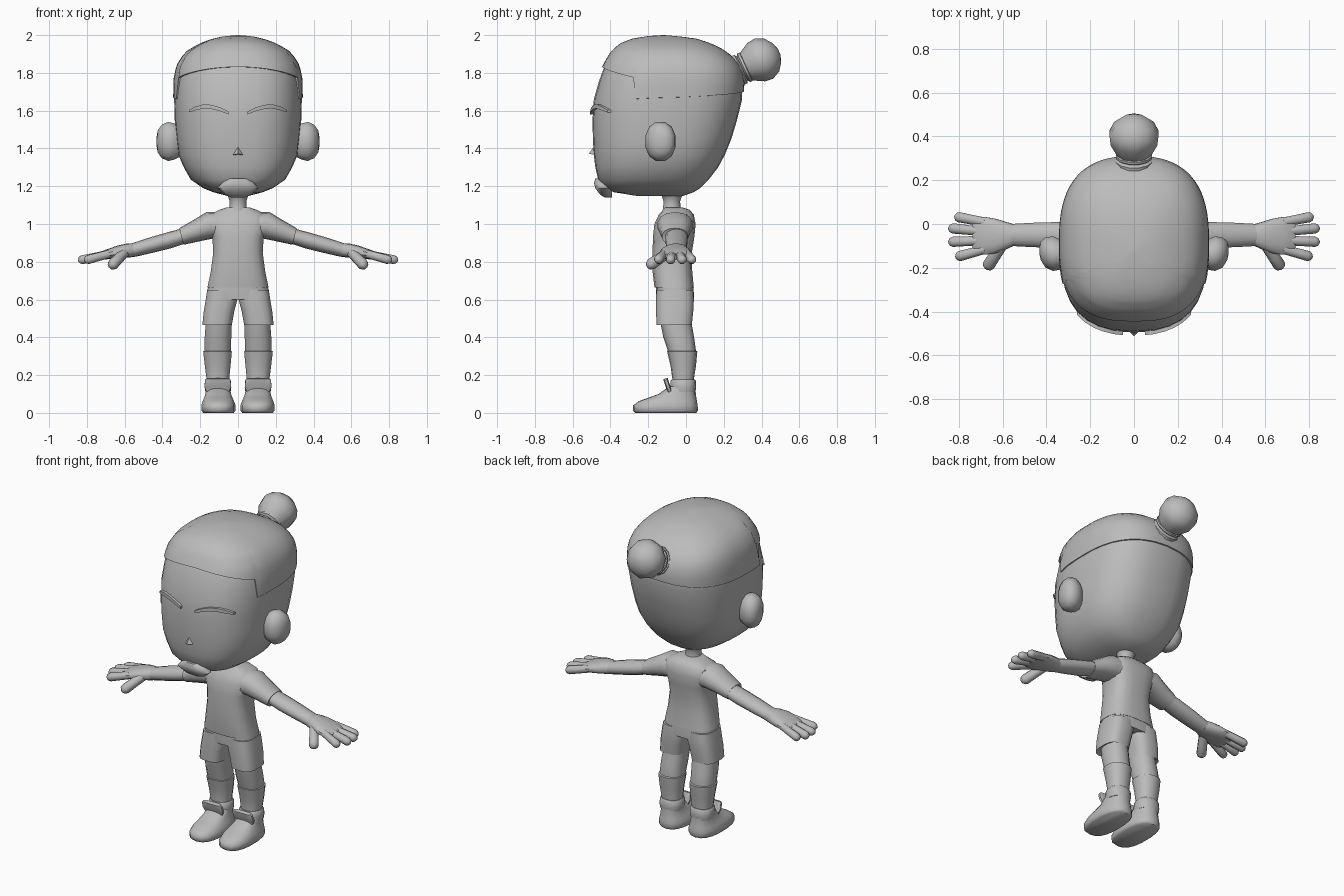
import bpy, bmesh, math
from mathutils import Vector as V

grey = bpy.data.materials.new("clay_grey")
grey.diffuse_color = (0.5, 0.5, 0.5, 1)


def finish(name, bm, mirror=False, angle=40):
    bmesh.ops.recalc_face_normals(bm, faces=bm.faces)
    me = bpy.data.meshes.new(name)
    bm.to_mesh(me)
    bm.free()
    ob = bpy.data.objects.new(name, me)
    bpy.context.collection.objects.link(ob)
    me.materials.append(grey)
    bpy.ops.object.select_all(action='DESELECT')
    ob.select_set(True)
    bpy.context.view_layer.objects.active = ob
    bpy.ops.object.shade_smooth_by_angle(angle=math.radians(angle))
    if mirror:
        ob.modifiers.new("mirror", 'MIRROR').use_clip = False
    return ob


def power(v, n):
    return math.copysign(abs(v) ** (2 / n), v)


def skin(name, rings, mirror=False, caps=(True, True), angle=40):
    """Join closed rings of points into one surface."""
    bm = bmesh.new()
    vs = [[bm.verts.new(p) for p in r] for r in rings]
    n = len(vs[0])
    for a, b in zip(vs, vs[1:]):
        for i in range(n):
            bm.faces.new((a[i], a[(i + 1) % n], b[(i + 1) % n], b[i]))
    if caps[0]:
        bm.faces.new(vs[0])
    if caps[1]:
        bm.faces.new(vs[-1])
    return finish(name, bm, mirror, angle)


def oval(c, u, v, n=2, sides=16):
    c, u, v = V(c), V(u), V(v)
    return [c + u * power(math.cos(t), n) + v * power(math.sin(t), n)
            for t in (math.tau * (i + .5) / sides for i in range(sides))]


def level(z, x0, x1, y0, y1, n=2.4, sides=16):
    """Horizontal section between the given x and y limits."""
    return oval(((x0 + x1) / 2, (y0 + y1) / 2, z), ((x1 - x0) / 2, 0, 0),
                (0, (y1 - y0) / 2, 0), n, sides)


def tube(name, pts, radii, mirror=False, sides=10, angle=40):
    """Round sections square to a path."""
    pts = [V(p) for p in pts]
    d = (pts[-1] - pts[0]).normalized()
    u = d.cross(V((0, 0, 1))).normalized()
    w = u.cross(d)
    return skin(name, [oval(p, u * r, w * r, 2, sides) for p, r in zip(pts, radii)],
                mirror, angle=angle)


# Head profile: height, half width, front y, back y
HEAD = [(1.147, .05, -.25, -.02), (1.168, .13, -.38, .04), (1.19, .185, -.43, .075),
        (1.235, .25, -.465, .12), (1.30, .287, -.48, .17), (1.365, .315, -.488, .205),
        (1.45, .326, -.493, .24), (1.55, .335, -.495, .27), (1.66, .338, -.488, .297),
        (1.76, .337, -.465, .305), (1.84, .322, -.435, .282), (1.91, .275, -.395, .215),
        (1.955, .20, -.345, .13), (1.98, .13, -.28, .05), (1.993, .07, -.2, -.05),
        (1.998, .004, -.124, -.116)]


def head_point(a, z, grow=1.0):
    """Point on the head, a = angle from the front."""
    z = min(max(z, HEAD[0][0]), HEAD[-1][0])
    for p, q in zip(HEAD, HEAD[1:]):
        if z <= q[0]:
            break
    t = (z - p[0]) / (q[0] - p[0])
    hw, yf, yb = (p[i] + (q[i] - p[i]) * t for i in (1, 2, 3))
    return V((grow * hw * power(math.sin(a), 2.6),
              (yf + yb) / 2 - grow * (yb - yf) / 2 * power(math.cos(a), 2.6), z))


def angles(n):
    return [math.tau * i / n for i in range(n)]


skin("head", [[head_point(a, k[0], .985 if k[0] > 1.7 else 1) for a in angles(32)]
              for k in HEAD[:-2]])


# Hair cap with a raised hairline that steps down at the temples
def hairline(a):
    b = min(a, math.tau - a)
    step = math.radians(68)
    if b < step:
        return 1.83 - .06 * (b / step) ** 1.5
    return 1.66 + .04 * (b - step) / (math.pi - step)


rings = [[head_point(a, hairline(a), .95) for a in angles(72)]]
for s in range(13):
    t = 1 - (1 - s / 12) ** 2
    rings.append([head_point(a, hairline(a) + (1.998 - hairline(a)) * t, 1.015)
                  + V((0, 0, .002)) for a in angles(72)])
skin("hair_cap", rings, caps=(False, True))

# Hair bun and its tie
ax = V((0, .91, .415)).normalized()
base = V((0, .295, 1.822))
tube("bun", [base + ax * s for s in (-.06, .0, .03, .085, .13, .175, .205, .218)],
     (.06, .065, .082, .112, .117, .095, .055, .015), sides=10, angle=60)
tube("hair_tie", [base + ax * s for s in (-.03, -.022, -.005, .003, .012, .024, .03)],
     (.07, .086, .086, .072, .086, .086, .07), sides=12)

# Ears: rounded discs with a hollow front
skin("ear", [oval((x, y, 1.437), (0, ry, 0), (0, 0, rz), 2.2, 12) for x, y, ry, rz in
             ((.30, -.135, .05, .08), (.335, -.14, .07, .098), (.37, -.135, .082, .107),
              (.405, -.13, .07, .09), (.425, -.122, .045, .06), (.432, -.12, .015, .02))],
     True, angle=50)


# Eyebrows: arched bars following the face
def face_at(x, z):
    a = min((i * .002 for i in range(780)), key=lambda t: abs(head_point(t, z).x - x))
    return head_point(a, z)


rings = []
for x, z, h in ((.05, 1.588, .008), (.09, 1.606, .010), (.14, 1.62, .011),
                (.185, 1.622, .011), (.225, 1.612, .010), (.26, 1.597, .006)):
    p = face_at(x, z)
    rings.append([p + V((0, dy, dz)) for dy, dz in
                  ((.01, -h), (-.016, -h), (-.016, h), (.01, h))])
skin("eyebrow", rings, True, angle=30)

# Nose: small wedge
bm = bmesh.new()
nv = [bm.verts.new(p) for p in ((-.033, -.48, 1.365), (.033, -.48, 1.365),
                                (0, -.485, 1.415), (0, -.513, 1.372))]
for f in ((0, 1, 3), (1, 2, 3), (2, 0, 3), (0, 2, 1)):
    bm.faces.new([nv[i] for i in f])
finish("nose", bm, angle=20)

# Chin beard
skin("beard", [level(z, -w, w, y0, -.39, 2.3, 12) for z, w, y0 in
               ((1.14, .035, -.43), (1.155, .07, -.455), (1.19, .112, -.482),
                (1.215, .09, -.488), (1.24, .055, -.482))], angle=50)

# Neck
skin("neck", [level(z, -r, r, -.075 - r, -.075 + r, 2) for z, r in
              ((1.04, .06), (1.085, .047), (1.12, .045), (1.15, .055), (1.18, .085))])

# Shirt body and sleeves
skin("shirt", [level(z, -w, w, y0, y1, 2.9, 20) for z, w, y0, y1 in
               ((.665, .163, -.168, .042), (.75, .145, -.178, .034), (.85, .132, -.178, .032),
                (.93, .137, -.176, .045), (1.0, .165, -.168, .052), (1.05, .15, -.145, .042),
                (1.075, .10, -.12, .02), (1.088, .062, -.115, -.02))])
skin("sleeve", [oval((x, -.058, z), (0, ry, 0), (.25 * rz, 0, rz), 2.2, 14)
                for x, z, ry, rz in
                ((.08, .99, .09, .075), (.15, .993, .095, .07), (.22, .965, .082, .057),
                 (.30, .934, .070, .044), (.295, .935, .055, .03))], True)

# Forearm and palm
skin("arm", [oval((x, -.05, z), (0, ry, 0), (.25 * rz, 0, rz), 2, 14) for x, z, ry, rz in
             ((.26, .945, .058, .038), (.36, .915, .06, .042), (.46, .888, .057, .040),
              (.55, .863, .052, .036), (.585, .856, .047, .032))], True)
skin("palm", [oval((x, y, z), (0, ry, 0), (.2 * rz, 0, rz), 2.4, 14) for x, y, z, ry, rz in
              ((.55, -.05, .863, .050, .035), (.58, -.053, .86, .062, .037),
               (.63, -.055, .852, .08, .034), (.68, -.054, .842, .088, .027),
               (.72, -.053, .833, .08, .022), (.735, -.053, .83, .07, .015))], True)


# Fingers and thumb with rounded ends
def finger(name, a, b, r):
    a, b = V(a), V(b)
    d = (b - a).normalized()
    tube(name, [a, a.lerp(b, .5), b - d * r, b - d * r * .4, b - d * r * .05],
         (r * .95, r, r * 1.05, r * .8, r * .25), True, 8, 60)


for i, (y0, x1, y1) in enumerate(((.008, .82, .035), (-.035, .848, -.018),
                                  (-.075, .848, -.082), (-.115, .815, -.152))):
    finger(f"finger_{i + 1}", (.68, y0, .842), (x1, y1, .806), .024)
finger("thumb", (.595, -.085, .855), (.675, -.205, .773), .029)

# Shorts: hips and two flared legs
skin("shorts_hips", [level(z, -w, w, y0, y1, 2.9, 20) for z, w, y0, y1 in
                     ((.60, .168, -.158, .042), (.64, .164, -.16, .042),
                      (.685, .158, -.16, .038))])
skin("shorts_leg", [level(z, x0, x1, y0, y1, 3) for z, x0, x1, y0, y1 in
                    ((.475, .045, .175, -.14, .02), (.465, .032, .19, -.157, .032),
                     (.54, .018, .182, -.16, .04), (.60, .002, .172, -.16, .043),
                     (.65, 0, .164, -.158, .04))], True)

# Legs, socks and ankle bands
skin("leg", [level(z, x0, x1, y0, y1, 2.3, 14) for z, x0, x1, y0, y1 in
             ((.30, .036, .178, -.09, .052), (.335, .036, .18, -.098, .052),
              (.40, .034, .178, -.12, .043), (.50, .03, .17, -.14, .025))], True)
skin("sock", [level(z, x0, x1, y0, y1, 2.3, 14) for z, x0, x1, y0, y1 in
              ((.10, .045, .168, -.075, .045), (.18, .045, .168, -.072, .042),
               (.25, .038, .177, -.082, .053), (.325, .031, .186, -.10, .06),
               (.33, .04, .175, -.09, .05))], True)
skin("ankle_band", [level(z, .042 - g, .17 + g, -.076 - g, .046 + g, 2.3, 14)
                    for z, g in ((.11, .004), (.135, .008), (.17, .006), (.178, 0))], True)

# Shoes with a tongue flap
skin("shoe", [level(z, x0, x1, y0, y1, 2.5, 18) for z, x0, x1, y0, y1 in
              ((.0, .022, .185, -.268, .055), (.012, .012, .195, -.28, .063),
               (.04, .012, .195, -.28, .062), (.062, .02, .188, -.25, .058),
               (.08, .028, .18, -.20, .055), (.10, .036, .174, -.145, .052),
               (.14, .042, .17, -.09, .05))], True, angle=55)
skin("shoe_tongue", [oval((.107, y, z), (w, 0, 0), (0, .012, .003), 4, 12)
                     for y, z, w in ((-.085, .11, .06), (-.095, .14, .072),
                                     (-.107, .175, .068), (-.108, .182, .06))], True)
